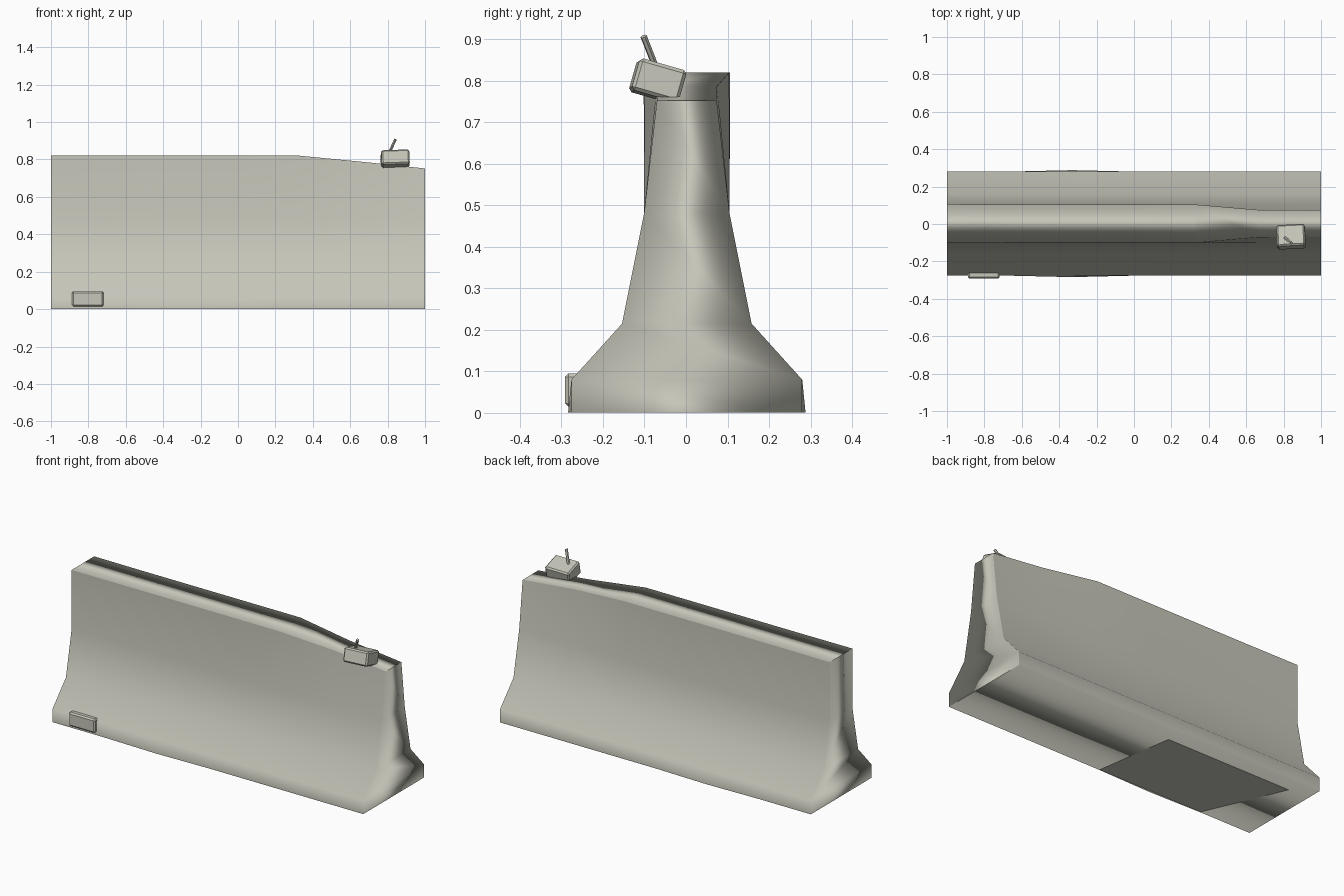
import bpy, bmesh, math
from mathutils import Vector

if "Cube" in bpy.data.objects:
    bpy.data.objects.remove(bpy.data.objects["Cube"])

# Warm grey concrete
concrete = bpy.data.materials.new("concrete")
concrete.diffuse_color = (.565, .565, .49, 1)
concrete.use_nodes = True
concrete.node_tree.nodes["Principled BSDF"].inputs["Base Color"].default_value = concrete.diffuse_color


def box(name, center, size, rot=(0, 0, 0), bevel=0.01):
    bpy.ops.mesh.primitive_cube_add(size=1, location=center, rotation=[math.radians(a) for a in rot])
    obj = bpy.context.object
    obj.name = name
    obj.scale = size
    bpy.ops.object.transform_apply(location=False, rotation=False, scale=True)
    obj.data.materials.append(concrete)
    mod = obj.modifiers.new("soft_edges", 'BEVEL')
    mod.width = bevel
    mod.segments = 1
    return obj


# Barrier: one flared profile lofted along x, with a bulged foot and a worn top corner
# (x, foot half width, top half width, top height)
sections = [(-1, .278, .104, .82), (-.67, .278, .102, .82), (-.33, .286, .102, .82), (0, .278, .102, .82),
            (.33, .278, .102, .82), (.67, .278, .073, .787), (1, .278, .072, .752)]
bm = bmesh.new()
rings = []
for x, foot, top, height in sections:
    half = [(foot, .001), (.278, .08), (.156, .215), (.103, .48), (top, height)]
    outline = half + [(-y, z) for y, z in reversed(half)]
    rings.append([bm.verts.new((x, y + .002, z)) for y, z in outline])
n = len(rings[0])
for a, b in zip(rings, rings[1:]):
    for i in range(n):
        j = (i + 1) % n
        bm.faces.new((a[i], a[j], b[j], b[i]))
for ring in (rings[0], rings[-1]):
    for i in range(n // 2 - 1):
        bm.faces.new((ring[i], ring[i + 1], ring[n - 2 - i], ring[n - 1 - i]))
bmesh.ops.recalc_face_normals(bm, faces=bm.faces[:])
mesh = bpy.data.meshes.new("concrete_barrier")
bm.to_mesh(mesh)
bm.free()
mesh.materials.append(concrete)
barrier = bpy.data.objects.new("concrete_barrier", mesh)
bpy.context.collection.objects.link(barrier)

# Soft shading wrapped over the edges, dominated by the big side faces
mesh.shade_smooth()
side = [Vector() for v in mesh.vertices]
for p in mesh.polygons:
    if abs(p.normal.y) > .5:
        for v in p.vertices:
            side[v] += p.normal * p.area
normals = [None] * len(mesh.loops)
for p in mesh.polygons:
    extra = Vector() if abs(p.normal.y) > .5 else p.normal * .35
    for li in p.loop_indices:
        normals[li] = (side[mesh.loops[li].vertex_index].normalized() + extra).normalized()
mesh.normals_split_custom_set(normals)

# Flat patch under the base
patch = bpy.data.meshes.new("base_patch")
patch.from_pydata([(-.87, .19, 0), (-.07, .19, 0), (0, -.272, 0), (-.67, -.272, 0)], [], [(0, 1, 2, 3)])
patch.materials.append(concrete)
bpy.context.collection.objects.link(bpy.data.objects.new("base_patch", patch))

# Small plate fixed low on the front
box("foot_plate", (-.803, -.273, .055), (.17, .036, .08), bevel=.008)

# Tilted warning light housing on the worn corner
box("light_housing", (.84, -.068, .799), (.15, .118, .08), rot=(-16, -2, 3), bevel=.008)

# Short rod sticking out of the housing
start, end = Vector((.803, -.07, .825)), Vector((.842, -.102, .907))
bpy.ops.mesh.primitive_cylinder_add(vertices=6, radius=.008, depth=(end - start).length, location=(start + end) / 2)
rod = bpy.context.object
rod.name = "light_rod"
rod.data.materials.append(concrete)
rod.rotation_mode = 'QUATERNION'
rod.rotation_quaternion = (end - start).to_track_quat('Z', 'Y')
